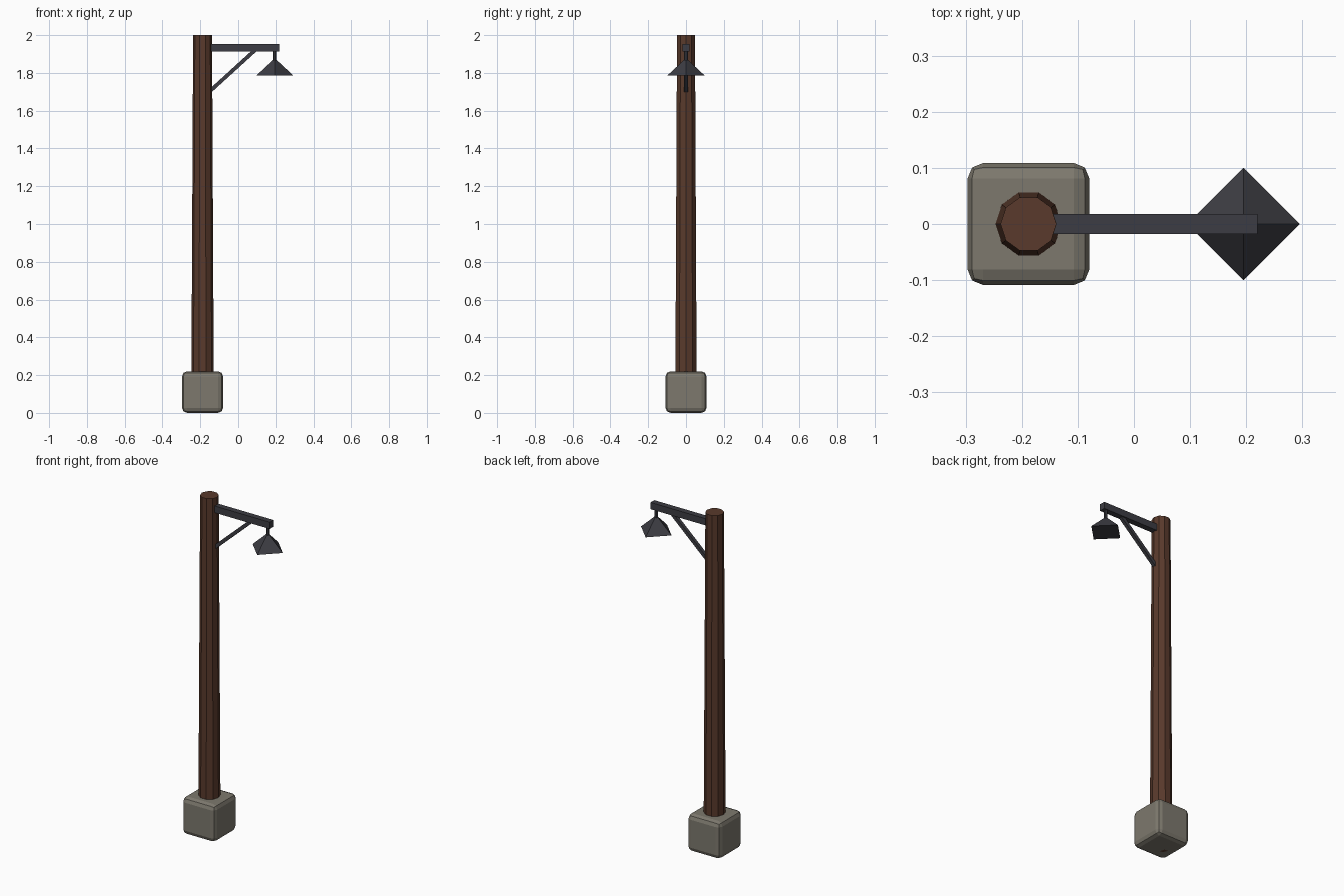
import bpy
import math
from mathutils import Vector

if "Cube" in bpy.data.objects:
    bpy.data.objects.remove(bpy.data.objects["Cube"])

POLE_X = -0.188
LAMP_X = 0.195


def material(name, rgb):
    m = bpy.data.materials.new(name)
    m.diffuse_color = (*rgb, 1.0)
    m.use_nodes = True
    m.node_tree.nodes["Principled BSDF"].inputs["Base Color"].default_value = m.diffuse_color
    return m


wood = material("brown_wood", (0.100, 0.042, 0.025))
stone = material("grey_stone", (0.205, 0.190, 0.155))
metal = material("dark_metal", (0.046, 0.046, 0.056))


def finish(name, mat):
    ob = bpy.context.object
    ob.name = name
    ob.data.materials.append(mat)
    return ob


def box(name, mat, center, size, pitch=0.0):
    bpy.ops.mesh.primitive_cube_add(size=1, location=center, rotation=(0, pitch, 0))
    ob = finish(name, mat)
    ob.scale = size
    bpy.ops.object.transform_apply(location=False, rotation=False, scale=True)
    return ob


def tapered(name, mat, sides, r1, r2, x, z1, z2, turn=0.0):
    bpy.ops.mesh.primitive_cone_add(vertices=sides, radius1=r1, radius2=r2, depth=z2 - z1,
                                    location=(x, 0, (z1 + z2) / 2), rotation=(0, 0, turn))
    return finish(name, mat)


# Rounded stone footing
base = box("stone_base", stone, (POLE_X, 0, 0.11), (0.217, 0.217, 0.22))
bevel = base.modifiers.new("rounded_edges", "BEVEL")
bevel.width = 0.027
bevel.segments = 2

# Ten-sided wooden pole, a corner pointing along the arm
tapered("wooden_pole", wood, 10, 0.06, 0.05, POLE_X, 0.0, 2.0, math.pi / 2)

# Horizontal arm
box("arm", metal, (0.03, 0, 1.934), (0.38, 0.035, 0.04))

# Diagonal brace between pole and arm
a, b = Vector((-0.160, 0, 1.693)), Vector((0.088, 0, 1.919))
d = b - a
box("brace", metal, (a + b) / 2, (d.length, 0.02, 0.02), -math.atan2(d.z, d.x))

# Hanging rod and pyramid shade
tapered("hanging_rod", metal, 8, 0.01, 0.01, LAMP_X, 1.855, 1.92)
tapered("lamp_shade", metal, 4, 0.1, 0.0, LAMP_X, 1.785, 1.878)
